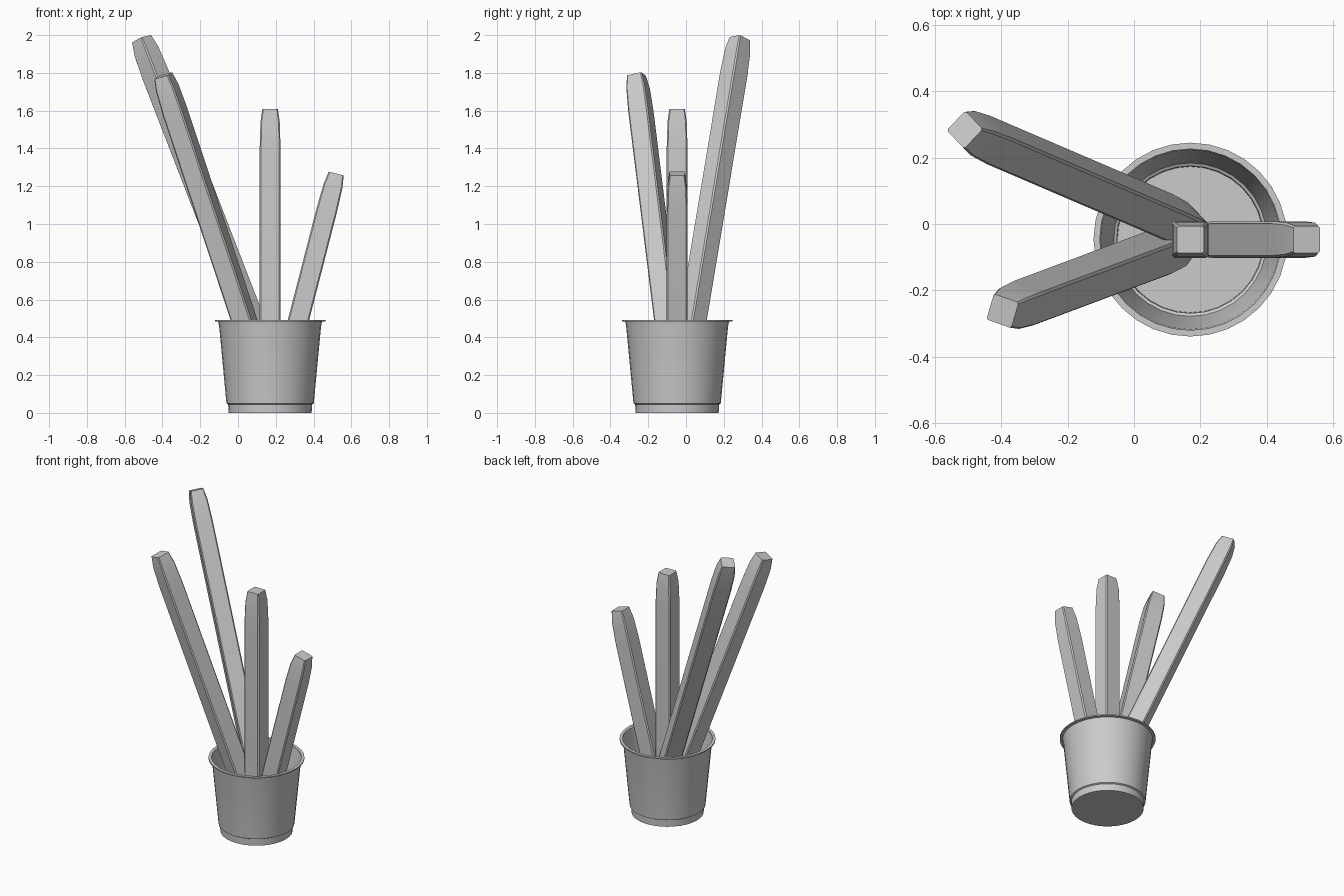
import bpy, bmesh, math
from mathutils import Vector, Matrix

if "Cube" in bpy.data.objects:
    bpy.data.objects.remove(bpy.data.objects["Cube"])

CX, CY = 0.17, -0.047
SIDES = 32


def finish(bm, name, angle):
    bmesh.ops.recalc_face_normals(bm, faces=bm.faces)
    me = bpy.data.meshes.new(name)
    bm.to_mesh(me)
    bm.free()
    ob = bpy.data.objects.new(name, me)
    bpy.context.collection.objects.link(ob)
    bpy.ops.object.select_all(action='DESELECT')
    ob.select_set(True)
    bpy.context.view_layer.objects.active = ob
    bpy.ops.object.shade_smooth_by_angle(angle=math.radians(angle))
    return ob


def bridge(bm, rings):
    for a, b in zip(rings, rings[1:]):
        n = len(a)
        for i in range(n):
            j = (i + 1) % n
            bm.faces.new((a[i], a[j], b[j], b[i]))


# Thin-walled pot: stepped foot, tapered body, flat rolled rim
def make_pot():
    profile = [(0.22, 0), (0.222, 0.045), (0.231, 0.05), (0.27, 0.46),
               (0.275, 0.484), (0.292, 0.485), (0.292, 0.493), (0.273, 0.493)]
    bm = bmesh.new()
    rings = []
    for r, z in profile:
        rings.append([bm.verts.new((CX + r * math.cos(t), CY + r * math.sin(t), z))
                      for t in (2 * math.pi * i / SIDES for i in range(SIDES))])
    bridge(bm, rings)
    bm.faces.new(rings[0][::-1])
    return finish(bm, "pot", 25)


# Square stalk with chamfered long edges and narrowed ends
def make_stalk(name, base, tip, twist):
    base, tip = Vector(base), Vector(tip)
    axis = tip - base
    length = axis.length
    turn = Vector((0, 0, 1)).rotation_difference(axis).to_matrix()
    spin = Matrix.Rotation(math.radians(twist), 3, 'Z')
    sections = [(0, 0.041), (0.07, 0.051), (0.2, 0.055),
                (length - 0.2, 0.055), (length - 0.07, 0.051), (length, 0.041)]
    bm = bmesh.new()
    rings = []
    for h, w in sections:
        c = w * 0.87
        shape = [(w, -c), (w, c), (c, w), (-c, w), (-w, c), (-w, -c), (-c, -w), (c, -w)]
        rings.append([bm.verts.new(base + turn @ (spin @ Vector((x, y, h)))) for x, y in shape])
    bridge(bm, rings)
    bm.faces.new(rings[0][::-1])
    bm.faces.new(rings[-1])
    return finish(bm, name, 20)


make_pot()
make_stalk("upright_stalk", (CX, CY, 0.1), (CX, CY, 1.61), 0)
make_stalk("short_right_stalk", (0.232, CY, 0.15), (0.52, CY, 1.267), 0)
make_stalk("tall_left_stalk", (0.18, -0.012, 0.2), (-0.51, 0.284, 1.98), 45)
make_stalk("front_left_stalk", (0.145, -0.06, 0.15), (-0.396, -0.262, 1.785), -18)
